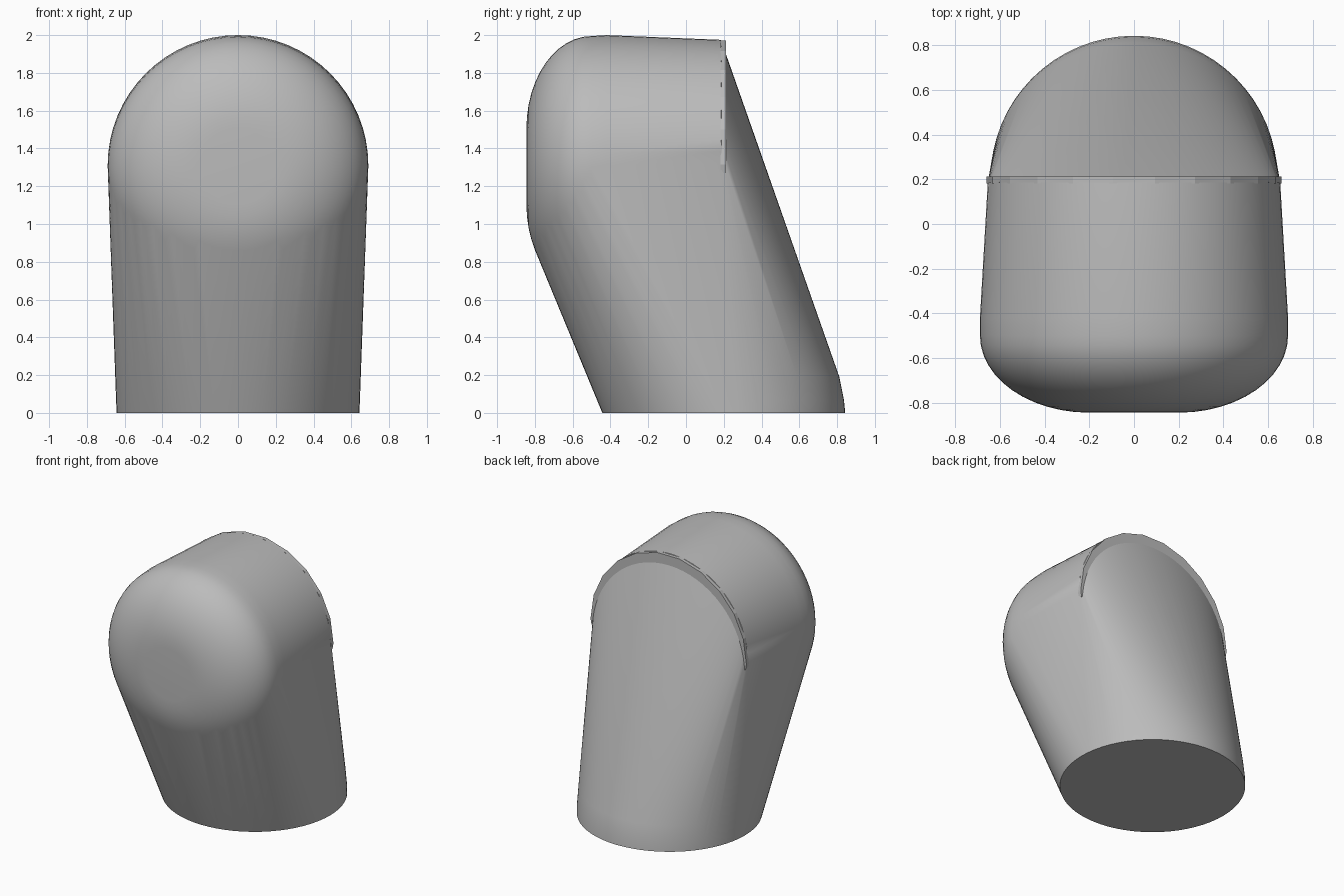
import bpy, bmesh
from math import sin, cos, pi, radians

cube = bpy.data.objects.get("Cube")
if cube:
    bpy.data.objects.remove(cube, do_unlink=True)

grey = bpy.data.materials.new("plain grey")
grey.use_nodes = True
color = (0.5, 0.5, 0.5, 1)
grey.diffuse_color = color
grey.node_tree.nodes["Principled BSDF"].inputs["Base Color"].default_value = color


def finish(bm, name, angle):
    bmesh.ops.recalc_face_normals(bm, faces=bm.faces)
    mesh = bpy.data.meshes.new(name)
    bm.to_mesh(mesh)
    bm.free()
    mesh.materials.append(grey)
    obj = bpy.data.objects.new(name, mesh)
    bpy.context.collection.objects.link(obj)
    bpy.ops.object.select_all(action='DESELECT')
    obj.select_set(True)
    bpy.context.view_layer.objects.active = obj
    bpy.ops.object.shade_smooth_by_angle(angle=radians(angle))
    return obj


def head_ring(bm, y, z, r, n=64):
    for i in range(n):
        a = 2 * pi * i / n
        bm.verts.new((r * cos(a), y, z + r * sin(a)))


def foot_arc(bm, z, rx, ry, sweep, n=64):
    for i in range(n + 1):
        a = sweep * i / n
        bm.verts.new((rx * cos(a), 0.2 + ry * sin(a), z))


# Body: a skin stretched over the domed head and the round foot
bm = bmesh.new()
for i in range(13):
    t = pi / 2 * i / 12
    head_ring(bm, -0.5 - 0.345 * sin(t), 1.305, 0.2 + 0.49 * cos(t))
head_ring(bm, -0.42, 1.31, 0.69)
head_ring(bm, 0.185, 1.32, 0.655)
foot_arc(bm, 0, 0.643, 0.643, 2 * pi)
foot_arc(bm, 0.07, 0.643, 0.636, pi)
foot_arc(bm, 0.19, 0.64, 0.612, pi)
bmesh.ops.remove_doubles(bm, verts=bm.verts, dist=0.0005)
hull = bmesh.ops.convex_hull(bm, input=bm.verts)
loose = [v for v in bm.verts if not v.link_faces]
bmesh.ops.delete(bm, geom=loose, context='VERTS')
bmesh.ops.dissolve_limit(bm, angle_limit=radians(0.3), verts=bm.verts, edges=bm.edges)
finish(bm, "body", 35)

# Rim: coarse arched plate that edges the back of the head
bm = bmesh.new()
steps = 11
arch = [bm.verts.new((0.66 * cos(pi * i / steps), 0.182, 1.315 + 0.662 * sin(pi * i / steps)))
        for i in range(steps + 1)]
tips = [bm.verts.new((x, 0.182, 1.27)) for x in (-0.652, 0.652)]
face = bm.faces.new(arch + tips)
out = bmesh.ops.extrude_face_region(bm, geom=[face])
verts = [g for g in out["geom"] if isinstance(g, bmesh.types.BMVert)]
bmesh.ops.translate(bm, verts=verts, vec=(0, 0.03, 0))
finish(bm, "rim", 15)
